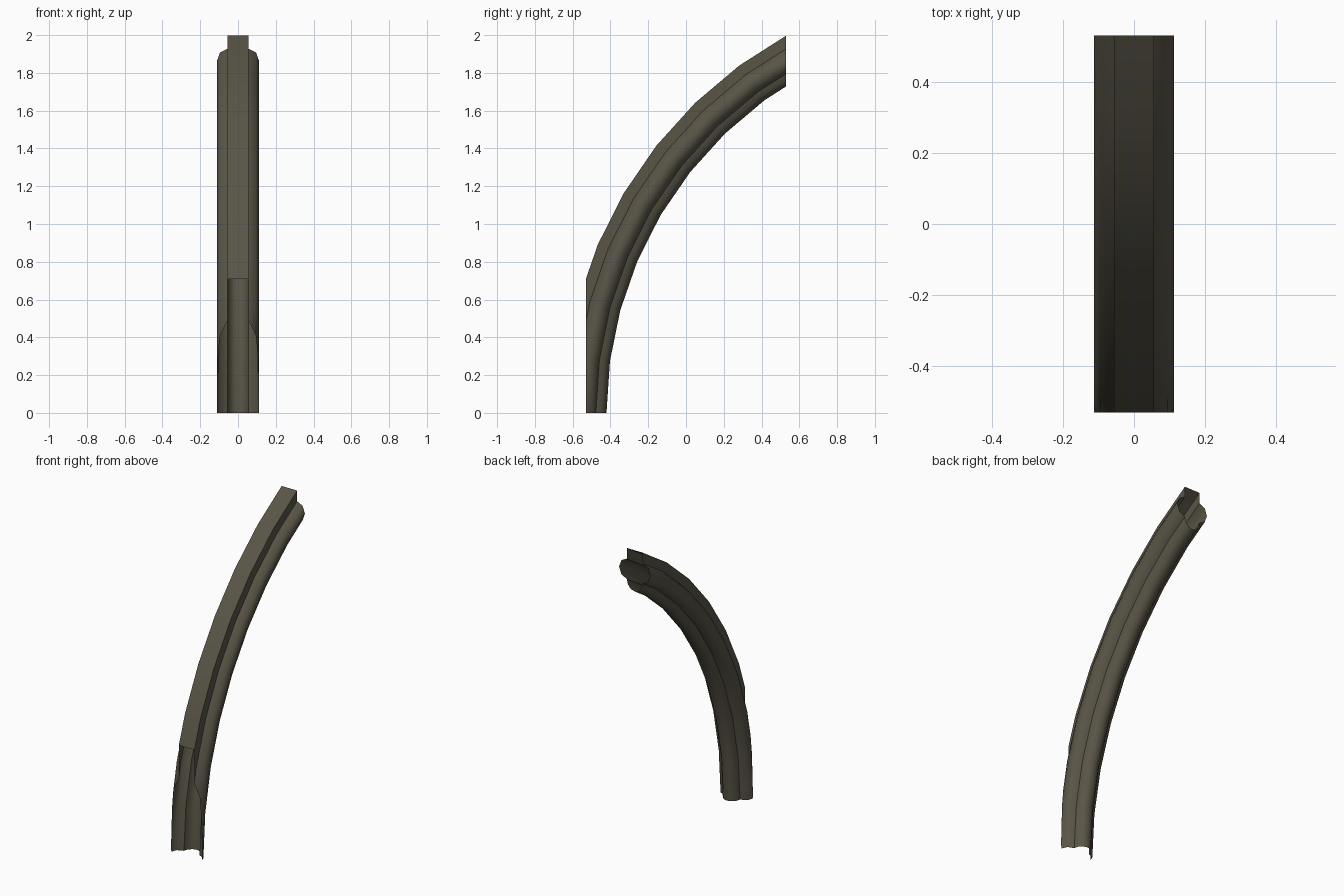
import bpy, bmesh, math
from mathutils import Vector

if "Cube" in bpy.data.objects:
    bpy.data.objects.remove(bpy.data.objects["Cube"])

CENTRE_Y = 1.635            # centre of the arch curve, at z = 0
STEP = math.radians(7.66)   # angle of each straight arch segment
SEGMENTS = 9
R = 0.056                   # radius of each moulding roll
HALF = 0.53                 # half depth of the finished piece


def roll(cx, cr, a0, a1, n=4):
    """Points of a rounded moulding, in (x, arch radius)."""
    return [(cx + R * math.cos(math.radians(a0 + (a1 - a0) * i / n)),
             cr + R * math.sin(math.radians(a0 + (a1 - a0) * i / n)))
            for i in range(n + 1)]


# half profile: fillet, side roll, then half of the under roll
half = [(R, 2.283)] + roll(R, 2.168, 90, -90) + roll(0, 2.112, 0, -90, 3)[1:]
profile = half + [(-x, r) for x, r in reversed(half[:-1])]

# sweep the profile around the arch, leaving the ends open
bm = bmesh.new()
rings = []
for s in range(SEGMENTS):
    c, z = math.cos(s * STEP), math.sin(s * STEP)
    rings.append([bm.verts.new((x, CENTRE_Y - r * c, r * z)) for x, r in profile])
n = len(profile)
for a, b in zip(rings, rings[1:]):
    for i in range(n):
        j = (i + 1) % n
        bm.faces.new((a[i], a[j], b[j], b[i]))
bmesh.ops.recalc_face_normals(bm, faces=bm.faces)

# trim flush with the front wall plane and the apex plane
for side in (-1, 1):
    bmesh.ops.bisect_plane(bm, geom=bm.verts[:] + bm.edges[:] + bm.faces[:],
                           plane_co=Vector((0, side * HALF, 0)),
                           plane_no=Vector((0, side, 0)), clear_outer=True)

mesh = bpy.data.meshes.new("vault_rib")
bm.to_mesh(mesh)
bm.free()
rib = bpy.data.objects.new("vault_rib", mesh)
bpy.context.collection.objects.link(rib)

# dark stone colour
stone = bpy.data.materials.new("dark stone")
stone.diffuse_color = (0.10, 0.09, 0.062, 1)
stone.use_nodes = True
stone.node_tree.nodes["Principled BSDF"].inputs["Base Color"].default_value = stone.diffuse_color
mesh.materials.append(stone)

# smooth rolls, sharp creases
bpy.context.view_layer.objects.active = rib
rib.select_set(True)
bpy.ops.object.shade_smooth_by_angle(angle=math.radians(50))
